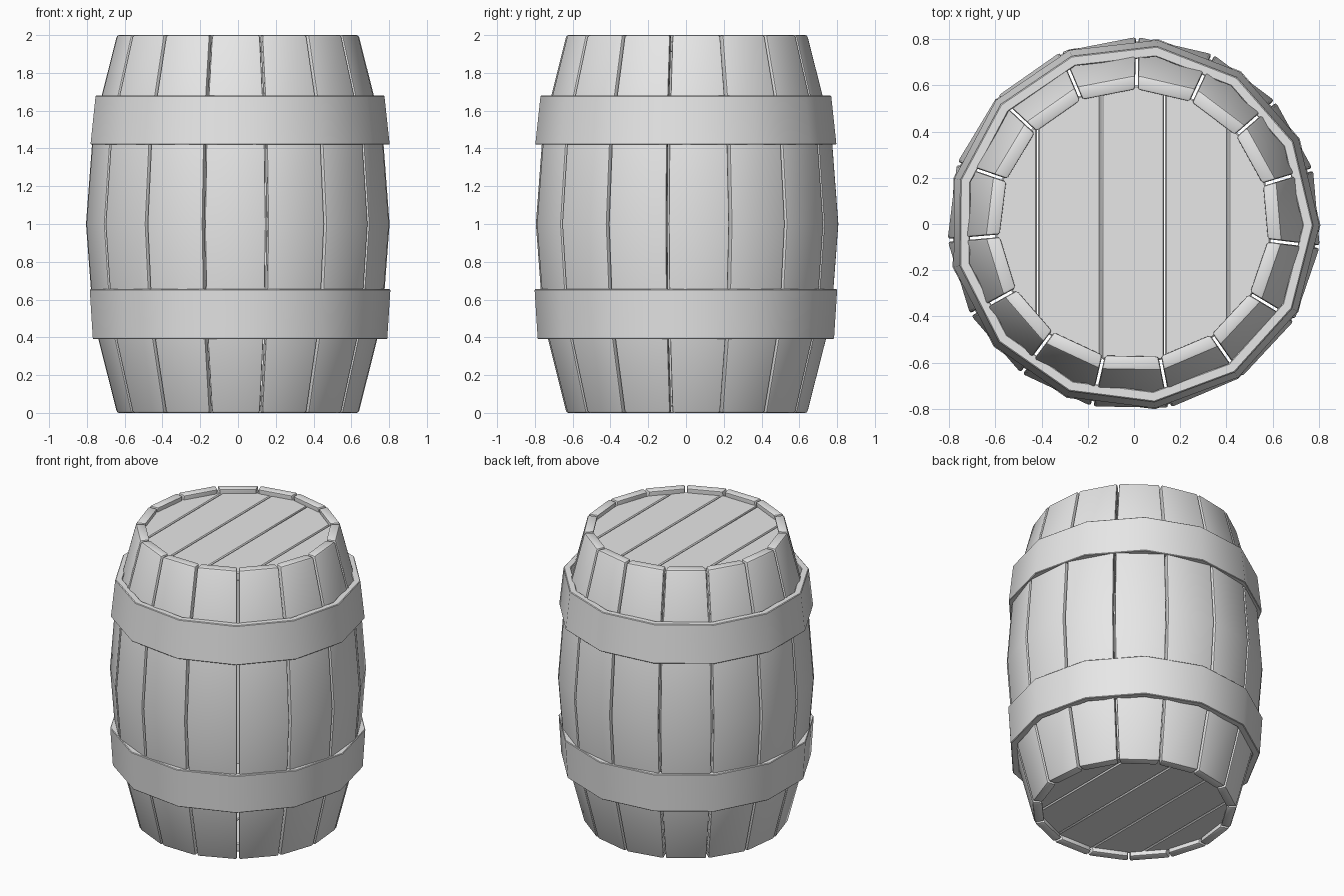
import bpy
import bmesh
from math import sin, cos, tan, radians, sqrt, pi
from mathutils import Matrix

cube = bpy.data.objects.get("Cube")
if cube:
    bpy.data.objects.remove(cube, do_unlink=True)

grey = bpy.data.materials.new("plain_grey")
grey.use_nodes = True
grey.diffuse_color = (0.8, 0.8, 0.8, 1)
grey.node_tree.nodes["Principled BSDF"].inputs["Base Color"].default_value = (0.8, 0.8, 0.8, 1)


def finish(bm, name, bevel, segments):
    """Round the hard edges, then turn the bmesh into a smooth shaded object."""
    bmesh.ops.recalc_face_normals(bm, faces=bm.faces)
    hard = [e for e in bm.edges if e.calc_face_angle(0) > radians(40)]
    bmesh.ops.bevel(bm, geom=hard, offset=bevel, segments=segments,
                    profile=0.5, affect='EDGES', clamp_overlap=True)
    mesh = bpy.data.meshes.new(name)
    bm.to_mesh(mesh)
    bm.free()
    mesh.materials.append(grey)
    obj = bpy.data.objects.new(name, mesh)
    bpy.context.collection.objects.link(obj)
    bpy.ops.object.select_all(action='DESELECT')
    obj.select_set(True)
    bpy.context.view_layer.objects.active = obj
    bpy.ops.object.shade_smooth_by_angle(angle=radians(35))
    return obj


def skin(bm, loops, closed=False):
    """Join equal loops of points into a tube, capped at the ends or closed on itself."""
    rings = [[bm.verts.new(p) for p in loop] for loop in loops]
    pairs = list(zip(rings, rings[1:]))
    if closed:
        pairs.append((rings[-1], rings[0]))
    else:
        bm.faces.new(rings[0])
        bm.faces.new(rings[-1])
    n = len(rings[0])
    for a, b in pairs:
        for i in range(n):
            j = (i + 1) % n
            bm.faces.new((a[i], a[j], b[j], b[i]))


# Staves: bulging planks standing around the axis
STAVES = 15
HALF = pi / STAVES
PROFILE = [(0, 0.645), (0.5, 0.772), (1, 0.81), (1.5, 0.772), (2, 0.645)]
GAP, THICK = 0.012, 0.062


def stave_loop(z, r):
    outer = r * cos(HALF)
    inner = outer - THICK
    wo = outer * tan(HALF) - GAP / 2
    wi = inner * tan(HALF) - GAP / 2
    return [(outer, -wo, z), (outer, wo, z), (inner, wi, z), (inner, -wi, z)]


for i in range(STAVES):
    bm = bmesh.new()
    skin(bm, [stave_loop(z, r) for z, r in PROFILE])
    turn = Matrix.Rotation(radians(77) - i * 2 * HALF, 4, 'Z')
    bmesh.ops.transform(bm, matrix=turn, verts=bm.verts)
    finish(bm, f"stave_{i + 1}", 0.011, 2)


# Hoops: tapered bands with fewer sides than the barrel
def hoop(name, z0, r0, z1, r1, sides=13, depth=0.045):
    bm = bmesh.new()
    loops = []
    for i in range(sides):
        a = 2 * pi * i / sides - radians(0.4)
        section = [(r0, z0), (r1, z1), (r1 - depth, z1), (r0 - depth, z0)]
        loops.append([(r * cos(a), r * sin(a), z) for r, z in section])
    skin(bm, loops, closed=True)
    finish(bm, name, 0.004, 1)


hoop("upper_hoop", 1.42, 0.803, 1.68, 0.775)
hoop("lower_hoop", 0.39, 0.79, 0.655, 0.807)


# Heads: five planks cut to a disc, set just inside each rim
PLANK, RADIUS, STEPS = 0.275, 0.6, 8


def head(name, z0, z1):
    for k in range(5):
        x0 = max((k - 2.5) * PLANK + 0.002, -RADIUS + 0.005)
        x1 = min((k - 1.5) * PLANK - 0.002, RADIUS - 0.005)
        xs = [x0 + (x1 - x0) * s / STEPS for s in range(STEPS + 1)]
        arc = [(x, sqrt(RADIUS ** 2 - x * x)) for x in xs]
        outline = arc + [(x, -y) for x, y in reversed(arc)]
        bm = bmesh.new()
        skin(bm, [[(x - 0.005, y, z) for x, y in outline] for z in (z0, z1)])
        finish(bm, f"{name}_plank_{k + 1}", 0.006, 1)


head("top_head", 1.91, 1.967)
head("bottom_head", 0.033, 0.09)
